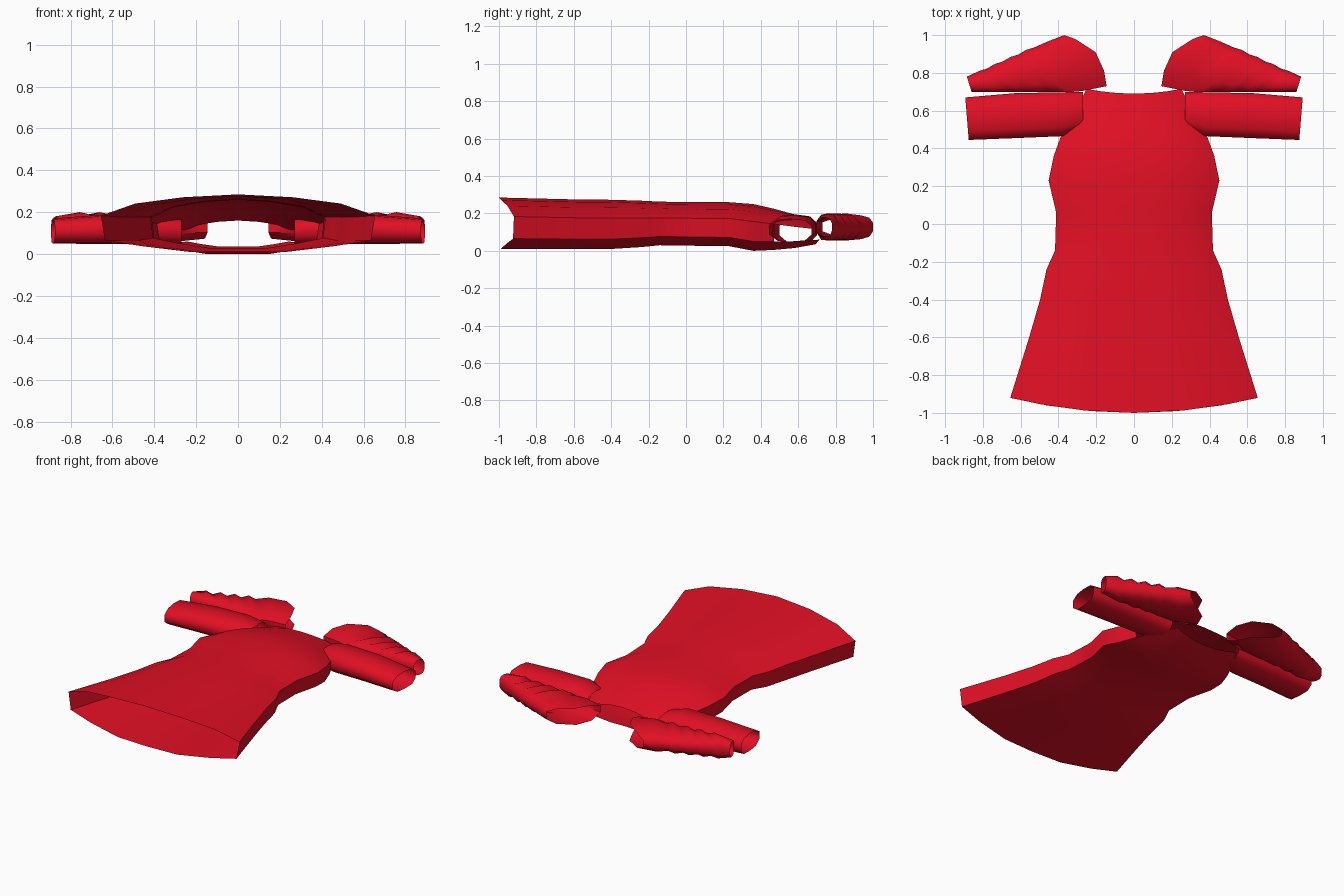
import bpy, bmesh, math

old = bpy.data.objects.get("Cube")
if old:
    bpy.data.objects.remove(old, do_unlink=True)

red = bpy.data.materials.new("red_cloth")
red.use_nodes = True
colour = (0.76, 0.005, 0.018, 1)
red.diffuse_color = colour
bsdf = next(n for n in red.node_tree.nodes if n.type == 'BSDF_PRINCIPLED')
bsdf.inputs["Base Color"].default_value = colour
bsdf.inputs["Roughness"].default_value = 0.8


def loft(name, rings, skip=None, mirror=False, angle=60):
    """Open tube through a list of equal-length rings; skip(ring, side) leaves gaps."""
    bm = bmesh.new()
    rows = [[bm.verts.new(p) for p in ring] for ring in rings]
    n = len(rings[0])
    for i in range(len(rows) - 1):
        for j in range(n):
            if skip and skip(i, j):
                continue
            k = (j + 1) % n
            bm.faces.new((rows[i][j], rows[i][k], rows[i + 1][k], rows[i + 1][j]))
    bmesh.ops.recalc_face_normals(bm, faces=bm.faces)
    # Point the normals away from the tube's axis
    mid_z = sum(v.co.z for v in bm.verts) / len(bm.verts)
    if sum((f.calc_center_median().z - mid_z) * f.normal.z for f in bm.faces) < 0:
        bmesh.ops.reverse_faces(bm, faces=bm.faces)
    mesh = bpy.data.meshes.new(name)
    bm.to_mesh(mesh)
    bm.free()
    mesh.materials.append(red)
    ob = bpy.data.objects.new(name, mesh)
    bpy.context.collection.objects.link(ob)
    bpy.ops.object.select_all(action='DESELECT')
    bpy.context.view_layer.objects.active = ob
    ob.select_set(True)
    bpy.ops.object.shade_smooth_by_angle(angle=math.radians(angle))
    if mirror:
        ob.modifiers.new("mirror", 'MIRROR')
    return ob


# Dress body: half cross-section as (width fraction, height fraction)
half = [(0, 1), (.4, .95), (.75, .84), (1, .63), (.97, .2), (.7, .1), (.35, 0), (0, 0)]
section = half + [(-x, z) for x, z in half[-2:0:-1]]
# Stations from hem to neck: y, half width, bottom, top, y shift at the sides
stations = [(-1, .655, .01, .285, .08), (-.6, .555, .01, .275, 0),
            (-.4, .497, .01, .273, 0), (-.24, .463, .02, .268, 0),
            (-.14, .418, .03, .263, 0), (.06, .412, .027, .26, 0),
            (.23, .452, .025, .26, 0), (.36, .425, 0, .25, 0),
            (.47, .385, .005, .225, 0), (.58, .325, .015, .195, 0),
            (.69, .25, .035, .16, .025)]
body = [[(x * w, y + shift * x * x, lo + z * (hi - lo)) for x, z in section]
        for y, w, lo, hi, shift in stations]
side_faces = (3, len(section) - 4)
loft("dress_body", body, skip=lambda i, j: i >= 8 and j in side_faces)

# Short straight sleeves: x, y range, z range, outward lean
tube = [(0, .3), (0, .72), (.2, .95), (.5, 1), (.85, .93), (1, .7), (1, .3), (.85, .05), (.5, 0), (.2, .03)]
cuffs = [(.27, .50, .70, .045, .17, 0), (.38, .465, .697, .045, .195, 0),
         (.62, .455, .693, .048, .19, .005), (.875, .445, .67, .05, .17, .018)]
sleeve = [[(x + lean * u, a + u * (b - a), lo + v * (hi - lo)) for u, v in tube]
          for x, a, b, lo, hi, lean in cuffs]
loft("sleeves", sleeve, mirror=True)


# Gathered shoulder puffs: slanted rings between a lower and an upper edge
def puff_ring(low, top, lo, hi, bow):
    dx, dy = top[0] - low[0], top[1] - low[1]
    ring = []
    for u, v in tube:
        b = bow * math.sin(math.pi * u)
        ring.append((low[0] + u * dx - b * dy, low[1] + u * dy + b * dx,
                     lo + v * (hi - lo)))
    return ring


puff = [puff_ring((.145, .73), (.37, 1.0), .07, .185, .2),
        puff_ring((.27, .705), (.46, .965), .055, .2, .1)]
folds = 8
for i in range(folds):
    t = i / (folds - 1)
    pinch = .02 if i % 2 == 0 else 0
    puff.append(puff_ring((.34 + .36 * t, .698), (.53 + .29 * t, .94 - .13 * t - pinch * .3),
                          .055 + pinch * .6, .2 - pinch, .03))
puff.append(puff_ring((.86, .70), (.885, .78), .075, .18, 0))
loft("shoulder_puffs", puff, mirror=True)
